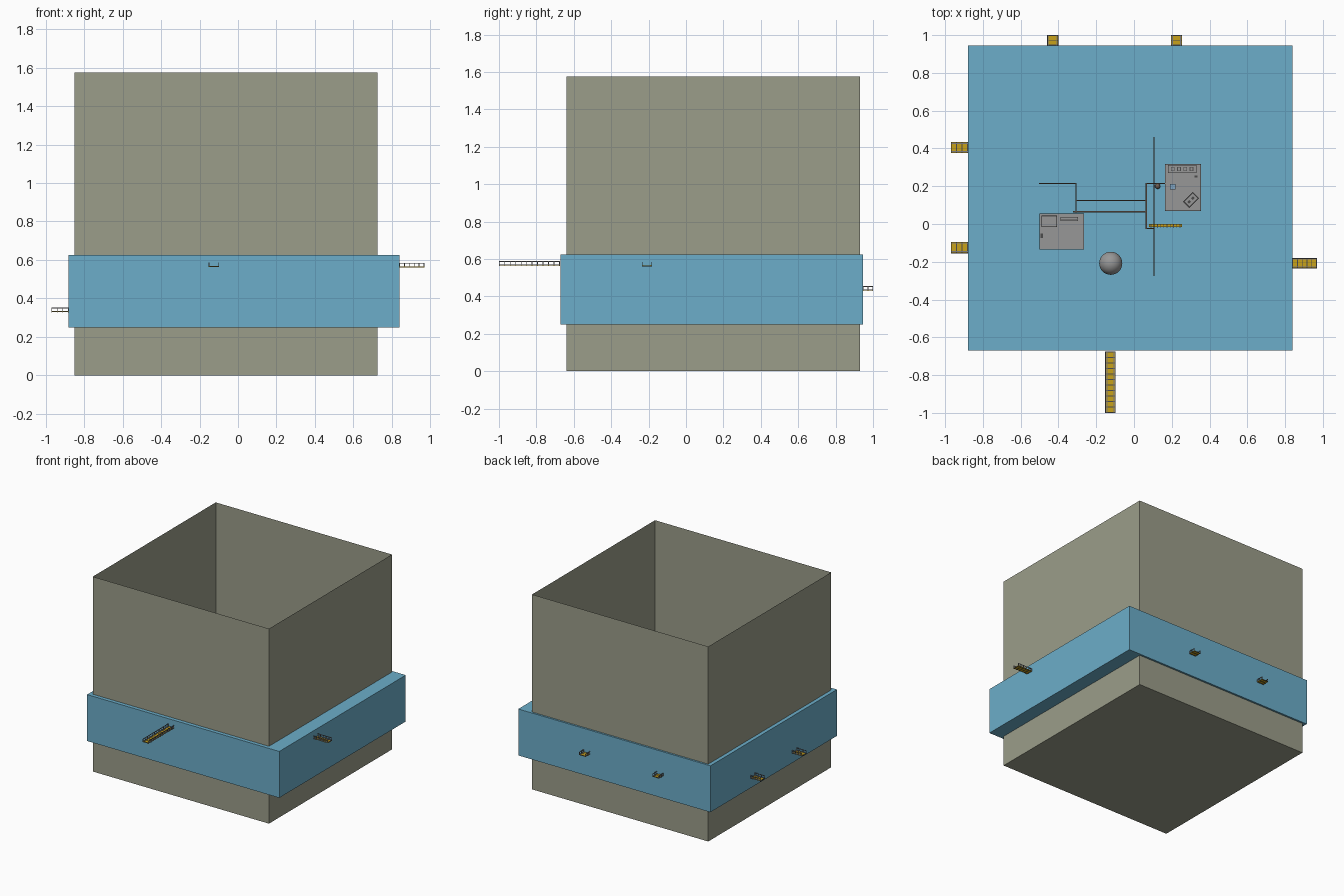
import bpy
import bmesh
import math
from mathutils import Matrix, Vector

if "Cube" in bpy.data.objects:
    bpy.data.objects.remove(bpy.data.objects["Cube"], do_unlink=True)


def material(name, r, g, b):
    m = bpy.data.materials.new(name)
    m.use_nodes = True
    m.diffuse_color = (r, g, b, 1)
    m.node_tree.nodes["Principled BSDF"].inputs["Base Color"].default_value = (r, g, b, 1)
    return m


STONE = material("grey_green_stone", 0.33, 0.34, 0.255)
WATER = material("water_blue", 0.15, 0.42, 0.585)
YELLOW = material("deck_yellow", 0.58, 0.36, 0.01)
STEEL = material("rail_steel", 0.2, 0.2, 0.22)
BROWN = material("rusty_rail", 0.16, 0.11, 0.08)
GREY = material("platform_grey", 0.31, 0.31, 0.31)
DARK = material("dark_metal", 0.07, 0.07, 0.07)
BLUE = material("panel_blue", 0.22, 0.38, 0.55)


def add_box(bm, x0, x1, y0, y1, z0, z1, slot=0):
    scale = Matrix.Diagonal((x1 - x0, y1 - y0, z1 - z0, 1))
    move = Matrix.Translation(((x0 + x1) / 2, (y0 + y1) / 2, (z0 + z1) / 2))
    made = bmesh.ops.create_cube(bm, size=1, matrix=move @ scale)
    for f in {f for v in made["verts"] for f in v.link_faces}:
        f.material_index = slot


def finish(name, bm, *mats):
    mesh = bpy.data.meshes.new(name)
    bm.to_mesh(mesh)
    bm.free()
    for m in mats:
        mesh.materials.append(m)
    obj = bpy.data.objects.new(name, mesh)
    bpy.context.collection.objects.link(obj)
    return obj


def box(name, mat, *bounds):
    bm = bmesh.new()
    add_box(bm, *bounds)
    return finish(name, bm, mat)


# Open-topped pit with thin walls
bm = bmesh.new()
add_box(bm, -0.85, 0.725, -0.64, 0.93, 0, 1.575)
bm.faces.ensure_lookup_table()
bmesh.ops.delete(bm, geom=[f for f in bm.faces if f.normal.z > 0.5], context="FACES_ONLY")
finish("pit_walls", bm, STONE)

# Water slab, wider than the pit
box("water", WATER, -0.88, 0.838, -0.67, 0.945, 0.25, 0.625)


def walkway(name, start, direction, length, width, z, cells):
    """Yellow deck between two low railings, built along +x and turned."""
    bm = bmesh.new()
    h, w, t = 0.023, width / 2, 0.002
    add_box(bm, 0, length, -w, w, z, z + 0.003)
    for s in (-1, 1):
        edge = s * (w - t)
        add_box(bm, 0, length, edge - t, edge + t, z, z + 0.005, 1)
        add_box(bm, 0, length, edge - t, edge + t, z + h - 0.004, z + h, 1)
        inner = s * (w - 0.009)
        add_box(bm, 0, length, inner - t, inner + t, z + 0.002, z + 0.005, 1)
    for i in range(cells + 1):
        x = t + (length - 2 * t) * i / cells
        add_box(bm, x - t, x + t, -w, w, z - 0.002, z + 0.004, 2)
        for s in (-1, 1):
            edge = s * (w - t)
            add_box(bm, x - t, x + t, edge - t, edge + t, z, z + h, 1)
    obj = finish(name, bm, YELLOW, STEEL, DARK)
    obj.location = (start[0], start[1], 0)
    obj.rotation_euler.z = math.radians(direction)


walkway("front_walkway", (-0.125, -0.675), -90, 0.325, 0.055, 0.565, 11)
walkway("left_walkway", (0.838, -0.208), 0, 0.13, 0.055, 0.562, 5)
for label, y in (("rear", 0.405), ("fore", -0.125)):
    walkway("right_walkway_" + label, (-0.88, y), 180, 0.09, 0.06, 0.33, 3)
for label, x in (("inner", 0.225), ("outer", -0.43)):
    walkway("back_walkway_" + label, (x, 0.945), 90, 0.055, 0.06, 0.432, 2)

# Railings standing just above the water
runs = [
    [(-0.5, 0.215), (-0.307, 0.215), (-0.307, 0.06)],
    [(-0.307, 0.125), (0.065, 0.125)],
    [(-0.32, 0.065), (0.065, 0.065)],
    [(0.165, 0.215), (0.065, 0.215), (0.065, -0.023), (0.105, -0.023)],
]
bm = bmesh.new()
for run in runs:
    for a, b in zip(run, run[1:]):
        lo = [min(p) - 0.003 for p in zip(a, b)]
        hi = [max(p) + 0.003 for p in zip(a, b)]
        add_box(bm, lo[0], hi[0], lo[1], hi[1], 0.642, 0.648)
    for x, y in run:
        add_box(bm, x - 0.003, x + 0.003, y - 0.003, y + 0.003, 0.6, 0.648)
finish("railings", bm, BROWN)

# Long narrow fence across the pit
bm = bmesh.new()
for z in (0.65, 0.7):
    add_box(bm, 0.1035, 0.1075, -0.275, 0.46, z, z + 0.005)
for i in range(25):
    y = -0.272 + 0.73 * i / 24
    add_box(bm, 0.1025, 0.1085, y - 0.003, y + 0.003, 0.6, 0.706)
finish("long_fence", bm, BROWN)

# Narrow yellow gangplank
bm = bmesh.new()
add_box(bm, 0.08, 0.255, -0.017, -0.001, 0.65, 0.657)
for i in range(10):
    x = 0.09 + i * 0.017
    add_box(bm, x - 0.002, x + 0.002, -0.018, 0, 0.648, 0.66, 1)
finish("gangplank", bm, YELLOW, DARK)


def platform(name, x0, x1, y0, y1):
    """Grey slab with a dark rim line."""
    bm = bmesh.new()
    add_box(bm, x0, x1, y0, y1, 0.6, 0.65)
    add_box(bm, x0 - 0.002, x1 + 0.002, y0 - 0.002, y1 + 0.002, 0.63, 0.645, 1)
    finish(name, bm, GREY, DARK)


platform("control_platform", 0.165, 0.353, 0.072, 0.315)
platform("storage_platform", -0.498, -0.266, -0.134, 0.053)

# Control platform fittings
bm = bmesh.new()
add_box(bm, 0.18, 0.33, 0.27, 0.312, 0.65, 0.685)
for i in range(4):
    x = 0.205 + i * 0.033
    add_box(bm, x - 0.01, x + 0.01, 0.28, 0.302, 0.685, 0.688, 1)
    add_box(bm, x - 0.006, x + 0.006, 0.284, 0.298, 0.688, 0.69, 0)
finish("control_console", bm, GREY, DARK)
box("blue_panel", BLUE, 0.191, 0.221, 0.183, 0.211, 0.65, 0.658)
bm = bmesh.new()
add_box(bm, -0.036, 0.036, -0.024, 0.024, 0.65, 0.675, 1)
add_box(bm, -0.03, 0.03, -0.018, 0.018, 0.675, 0.677)
for x in (-0.014, 0.014):
    add_box(bm, x - 0.007, x + 0.007, -0.007, 0.007, 0.677, 0.679, 1)
crate = finish("tilted_crate", bm, GREY, DARK)
crate.location = (0.302, 0.127, 0)
crate.rotation_euler.z = math.radians(45)
box("small_tool", DARK, 0.32, 0.335, 0.247, 0.257, 0.65, 0.657)

# Storage platform fittings
bm = bmesh.new()
add_box(bm, -0.49, -0.407, -0.017, 0.045, 0.65, 0.685, 1)
add_box(bm, -0.486, -0.411, -0.013, 0.041, 0.685, 0.688)
finish("storage_chest", bm, GREY, DARK)
bm = bmesh.new()
add_box(bm, -0.39, -0.297, 0.015, 0.038, 0.65, 0.675)
add_box(bm, -0.386, -0.301, 0.02, 0.024, 0.675, 0.677, 1)
finish("storage_bench", bm, GREY, DARK)
box("storage_tool", DARK, -0.494, -0.482, -0.075, -0.05, 0.65, 0.657)


def ball(name, mat, centre, radius):
    bm = bmesh.new()
    bmesh.ops.create_uvsphere(bm, u_segments=32, v_segments=16, radius=radius,
                              matrix=Matrix.Translation(Vector(centre)))
    for f in bm.faces:
        f.smooth = True
    finish(name, bm, mat)


# Round float and small post knob
ball("round_float", GREY, (-0.123, -0.208, 0.72), 0.061)
ball("post_knob", BROWN, (0.125, 0.2, 0.65), 0.014)
